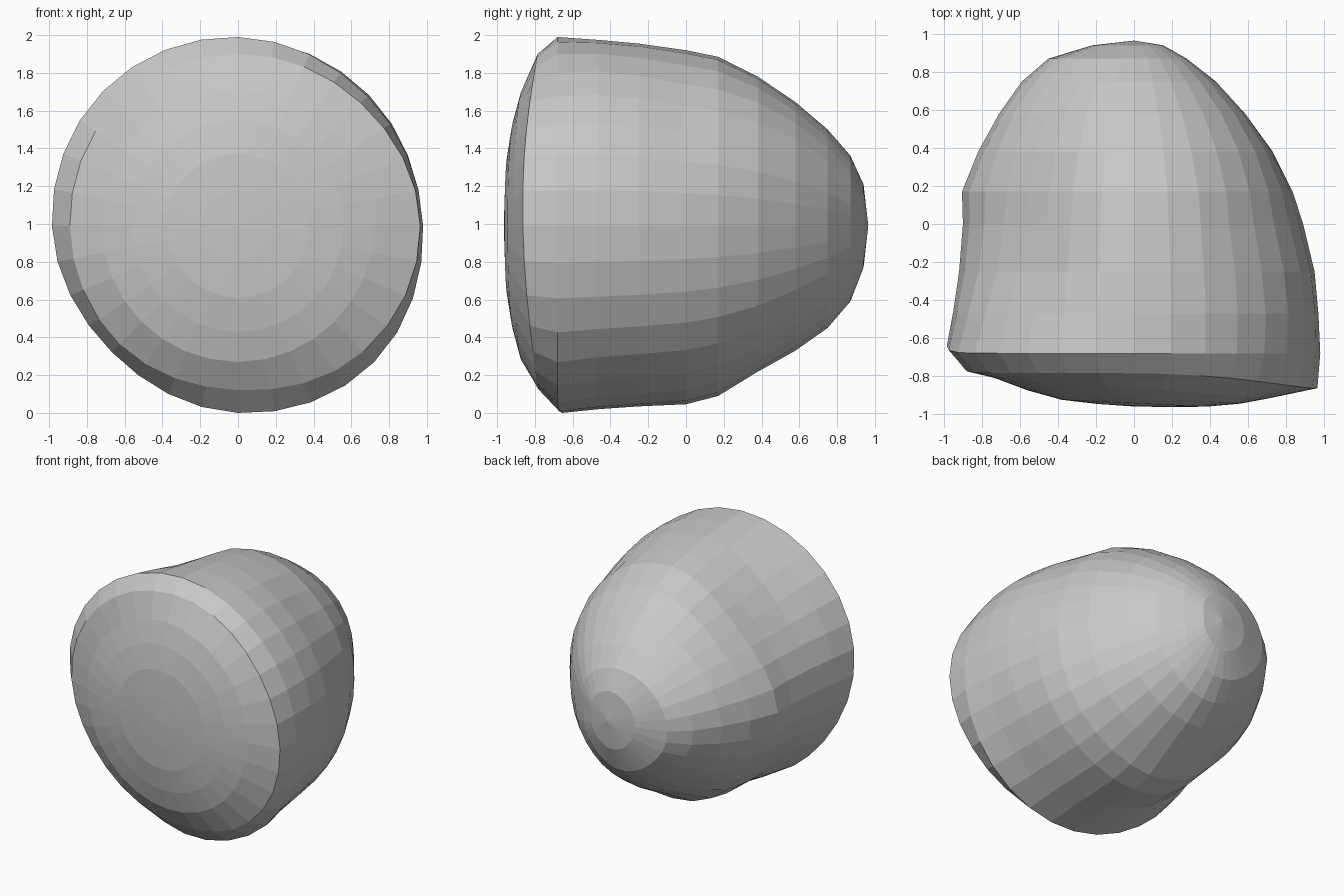
import bpy, bmesh, math

if "Cube" in bpy.data.objects:
    bpy.data.objects.remove(bpy.data.objects["Cube"])

SEG = 32

# front face rings: (radius, y, sideways tilt)
FACE = [(0.19, -0.955, 0.008), (0.38, -0.943, 0.018),
        (0.56, -0.91, 0.035), (0.72, -0.865, 0.05)]

# body rings: y, then radius towards right, upper right, top, upper left,
# left, lower left, bottom, lower right
BODY = [
    (-0.785, .965, .92, .91, .91, .89, .885, .87, .94),
    (-0.68, .98, .97, 1.0, 1.01, .985, .945, .99, 1.02),
    (-0.47, .97, .98, .985, .94, .95, .92, .97, .985),
    (-0.25, .95, .95, .965, .86, .92, .87, .955, .96),
    (0.00, .89, .89, .93, .81, .90, .845, .935, .93),
    (0.17, .835, .86, .895, .79, .905, .83, .89, .88),
    (0.38, .73, .78, .79, .74, .82, .775, .77, .77),
    (0.58, .585, .65, .655, .65, .71, .67, .66, .62),
    (0.75, .43, .49, .51, .52, .59, .54, .54, .47),
    (0.87, .27, .34, .37, .41, .45, .42, .40, .32),
    (0.94, .15, .19, .22, .22, .22, .22, .22, .18),
]
# how far the rim rings lean forward on the right, and back at lower left
LEAN = {0: 0.08}
SETBACK = {0: 0.07, 1: 0.12, 2: 0.05}


def lobe(a, centre, power):
    """Smooth bump around the direction centre (degrees)."""
    return max(0, math.cos(a - math.radians(centre))) ** power


def around(radii, a):
    """Smooth closed interpolation of eight radii at angle a."""
    n = len(radii)
    t = a / (2 * math.pi) * n
    i = int(math.floor(t + 1e-9))
    f = t - i
    p0, p1, p2, p3 = (radii[(i + k) % n] for k in (-1, 0, 1, 2))
    return p1 + 0.5 * f * (p2 - p0 + f * (2 * p0 - 5 * p1 + 4 * p2 - p3
                                          + f * (3 * (p1 - p2) + p3 - p0)))


bm = bmesh.new()
rings = []
angles = [2 * math.pi * s / SEG for s in range(SEG)]


def add_ring(point):
    ring = []
    for a in angles:
        r, y = point(a)
        ring.append(bm.verts.new((r * math.cos(a), y, 1 + r * math.sin(a))))
    rings.append(ring)


# nearly flat, slightly domed front
for r, y, tilt in FACE:
    add_ring(lambda a: (r, y - tilt * math.cos(a)))

# rim and tapering lumpy body, slightly swollen low on the left
for k, (y, *radii) in enumerate(BODY):
    swell = 0.025 * math.exp(-((y - 0.1) / 0.2) ** 2)
    add_ring(lambda a: (around(radii, a) + swell * lobe(a, 250, 12),
                        y - LEAN.get(k, 0) * lobe(a, 6, 2.5)
                        + SETBACK.get(k, 0) * lobe(a, 222, 4)))

# skin the rings and close both ends
for lower, upper in zip(rings, rings[1:]):
    for s in range(SEG):
        n = (s + 1) % SEG
        bm.faces.new((lower[s], lower[n], upper[n], upper[s]))
for ring, y in ((rings[0], -0.96), (rings[-1], 0.965)):
    pole = bm.verts.new((0, y, 1))
    for s in range(SEG):
        bm.faces.new((ring[s], ring[(s + 1) % SEG], pole))
bmesh.ops.recalc_face_normals(bm, faces=bm.faces)

# stand on the ground
low = min(v.co.z for v in bm.verts)
bmesh.ops.translate(bm, verts=bm.verts, vec=(0, 0, -low))

mesh = bpy.data.meshes.new("sculpted_lump")
bm.to_mesh(mesh)
bm.free()
lump = bpy.data.objects.new("sculpted_lump", mesh)
bpy.context.collection.objects.link(lump)

grey = bpy.data.materials.new("light_grey")
grey.diffuse_color = (0.57, 0.57, 0.57, 1)
grey.use_nodes = True
grey.node_tree.nodes["Principled BSDF"].inputs["Base Color"].default_value = grey.diffuse_color
mesh.materials.append(grey)
